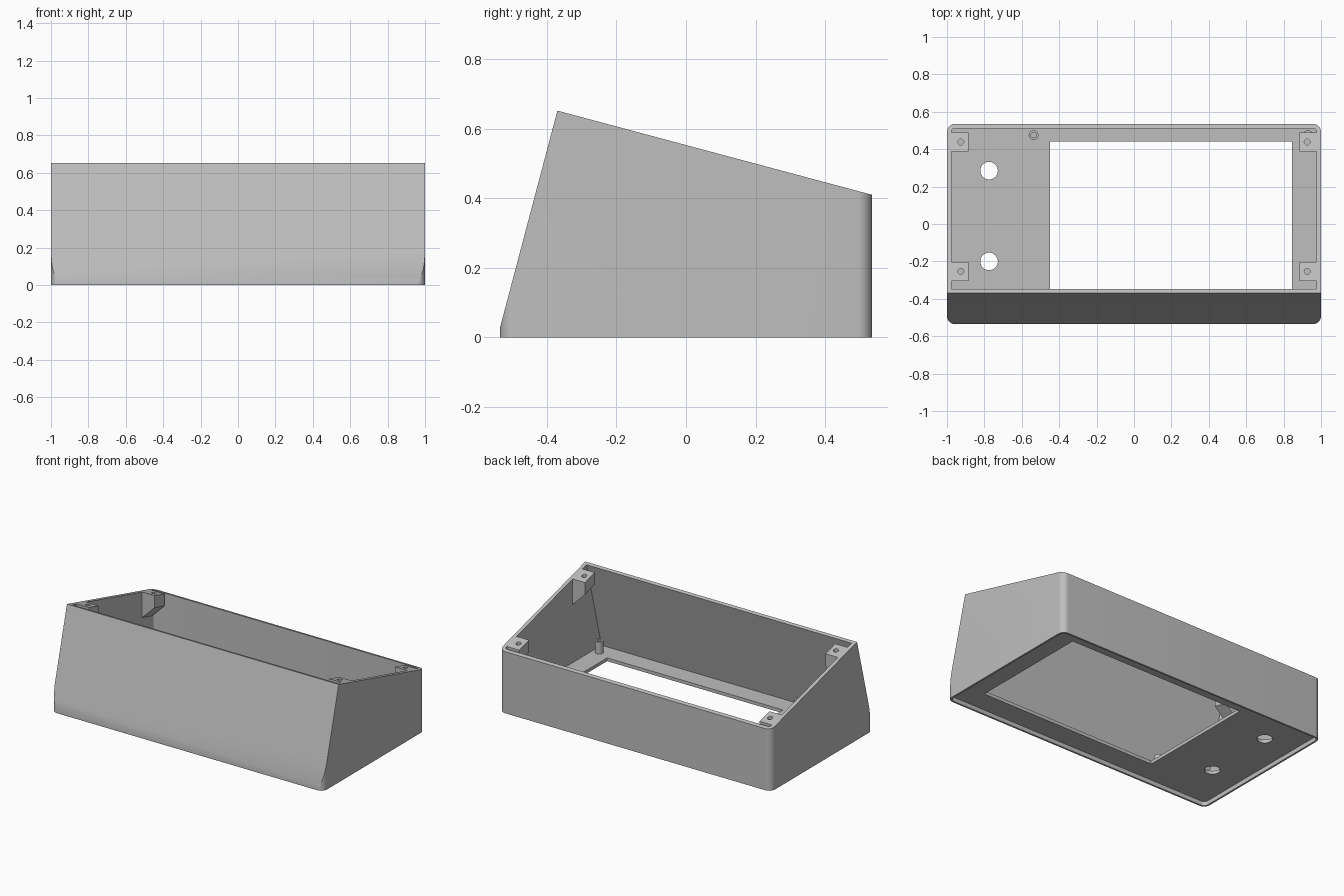
import bpy, bmesh, math
from mathutils import Vector

cube = bpy.data.objects.get("Cube")
if cube:
    bpy.data.objects.remove(cube, do_unlink=True)

# One plastic colour for the whole case
plastic = bpy.data.materials.new("light grey plastic")
plastic.use_nodes = True
GREY = (0.52, 0.52, 0.52, 1)
plastic.diffuse_color = GREY
plastic.node_tree.nodes["Principled BSDF"].inputs["Base Color"].default_value = GREY

# Key dimensions
HALF_Y, FRONT_TOP, PEAK, BACK_TOP = 0.535, -0.37, 0.652, 0.41
LIP, FLOOR_TOP, WALL = 0.028, 0.05, 0.024
SLOPE = (BACK_TOP - PEAK) / (HALF_Y - FRONT_TOP)
TOP_NORMAL = Vector((0, -SLOPE, 1))
FRONT_NORMAL = Vector((0, -(PEAK - LIP), FRONT_TOP + HALF_Y))


def rim_height(y):
    return PEAK + SLOPE * (y - FRONT_TOP)


def rounded_rect(x0, x1, y0, y1, r=0.0, steps=10):
    """Outline of a rectangle whose corners have radius r."""
    if r == 0:
        return [(x0, y0), (x1, y0), (x1, y1), (x0, y1)]
    pts = []
    corners = [(x1 - r, y1 - r), (x0 + r, y1 - r), (x0 + r, y0 + r), (x1 - r, y0 + r)]
    for k, (cx, cy) in enumerate(corners):
        for i in range(steps + 1):
            a = math.pi / 2 * (k + i / steps)
            pts.append((cx + r * math.cos(a), cy + r * math.sin(a)))
    return pts


def circle(cx, cy, r, n=32):
    return [(cx + r * math.cos(math.tau * i / n), cy + r * math.sin(math.tau * i / n))
            for i in range(n)]


def prism(name, outline, z0, z1, cuts=()):
    """Extrude an outline upwards, then slice it by (point, outward normal) planes."""
    bm = bmesh.new()
    base = bm.faces.new([bm.verts.new((x, y, z0)) for x, y in outline])
    top = bmesh.ops.extrude_face_region(bm, geom=[base])["geom"]
    for v in top:
        if isinstance(v, bmesh.types.BMVert):
            v.co.z = z1
    for point, normal in cuts:
        geom = bm.verts[:] + bm.edges[:] + bm.faces[:]
        cut = bmesh.ops.bisect_plane(bm, geom=geom, plane_co=point, plane_no=normal,
                                     clear_outer=True)["geom_cut"]
        edges = [e for e in cut if isinstance(e, bmesh.types.BMEdge)]
        bmesh.ops.contextual_create(bm, geom=edges)
    bmesh.ops.recalc_face_normals(bm, faces=bm.faces[:])
    mesh = bpy.data.meshes.new(name)
    bm.to_mesh(mesh)
    bm.free()
    mesh.materials.append(plastic)
    obj = bpy.data.objects.new(name, mesh)
    bpy.context.collection.objects.link(obj)
    return obj


def activate(obj):
    bpy.ops.object.select_all(action='DESELECT')
    obj.select_set(True)
    bpy.context.view_layer.objects.active = obj


def carve(obj, *args):
    """Subtract a prism from obj."""
    cutter = prism("cutter", *args)
    cutter.hide_render = True
    mod = obj.modifiers.new("carve", 'BOOLEAN')
    mod.operation, mod.solver, mod.object = 'DIFFERENCE', 'EXACT', cutter
    activate(obj)
    bpy.ops.object.modifier_apply(modifier=mod.name)
    bpy.data.objects.remove(cutter, do_unlink=True)


def smooth(obj):
    activate(obj)
    bpy.ops.object.shade_smooth_by_angle(angle=math.radians(30))


# Shell: rounded box with sloping rim and leaning front
rim_point = Vector((0, FRONT_TOP, PEAK))
shell = prism("case_shell", rounded_rect(-1, 1, -HALF_Y, HALF_Y, 0.042), 0, 1,
              [(rim_point, TOP_NORMAL), (rim_point, FRONT_NORMAL)])

# Inner cavity, with the inside of the front wall parallel to the outside
inside = rounded_rect(-1 + WALL, 1 - WALL, -HALF_Y + WALL, HALF_Y - WALL, 0.018, 5)
carve(shell, inside, FLOOR_TOP, 1.2,
      [(rim_point + Vector((0, WALL, 0)), FRONT_NORMAL)])

# Recess under the floor, leaving a thin lip
carve(shell, rounded_rect(-0.988, 0.988, -HALF_Y + 0.012, HALF_Y - 0.012, 0.03), -0.2, LIP)

# Screen window and two round holes through the floor
carve(shell, rounded_rect(-0.45, 0.845, -0.377, 0.44), -0.1, 0.1)
for y in (0.285, -0.2):
    carve(shell, circle(-0.775, y, 0.047), -0.1, 0.1)
smooth(shell)

# Corner screw blocks, tapering down to the side walls
for side, s in (("left", 1), ("right", -1)):
    for end, y0, y1 in (("front", -0.305, -0.202), ("back", 0.387, 0.49)):
        yc = (y0 + y1) / 2
        xs = sorted((s * 0.885, s * (1 - WALL + 0.001)))
        taper_point = Vector((s * 0.885, yc, rim_height(yc) - 0.08))
        block = prism(f"{end}_{side}_screw_block", rounded_rect(*xs, y0, y1), 0, 1,
                      [(rim_point, TOP_NORMAL),
                       (taper_point, Vector((-s, SLOPE, -1)))])
        carve(block, circle(s * 0.926, yc, 0.016, 20), rim_height(yc) - 0.1, 1.2)
        smooth(block)

# Hollow screen posts standing on the floor
for side, x in (("left", 0.93), ("right", -0.537)):
    for end, y in (("front", -0.415), ("back", 0.475)):
        post = prism(f"{end}_{side}_post", circle(x, y, 0.026, 24), FLOOR_TOP - 0.005, 0.13)
        carve(post, circle(x, y, 0.014, 24), FLOOR_TOP + 0.005, 0.2)
        smooth(post)
